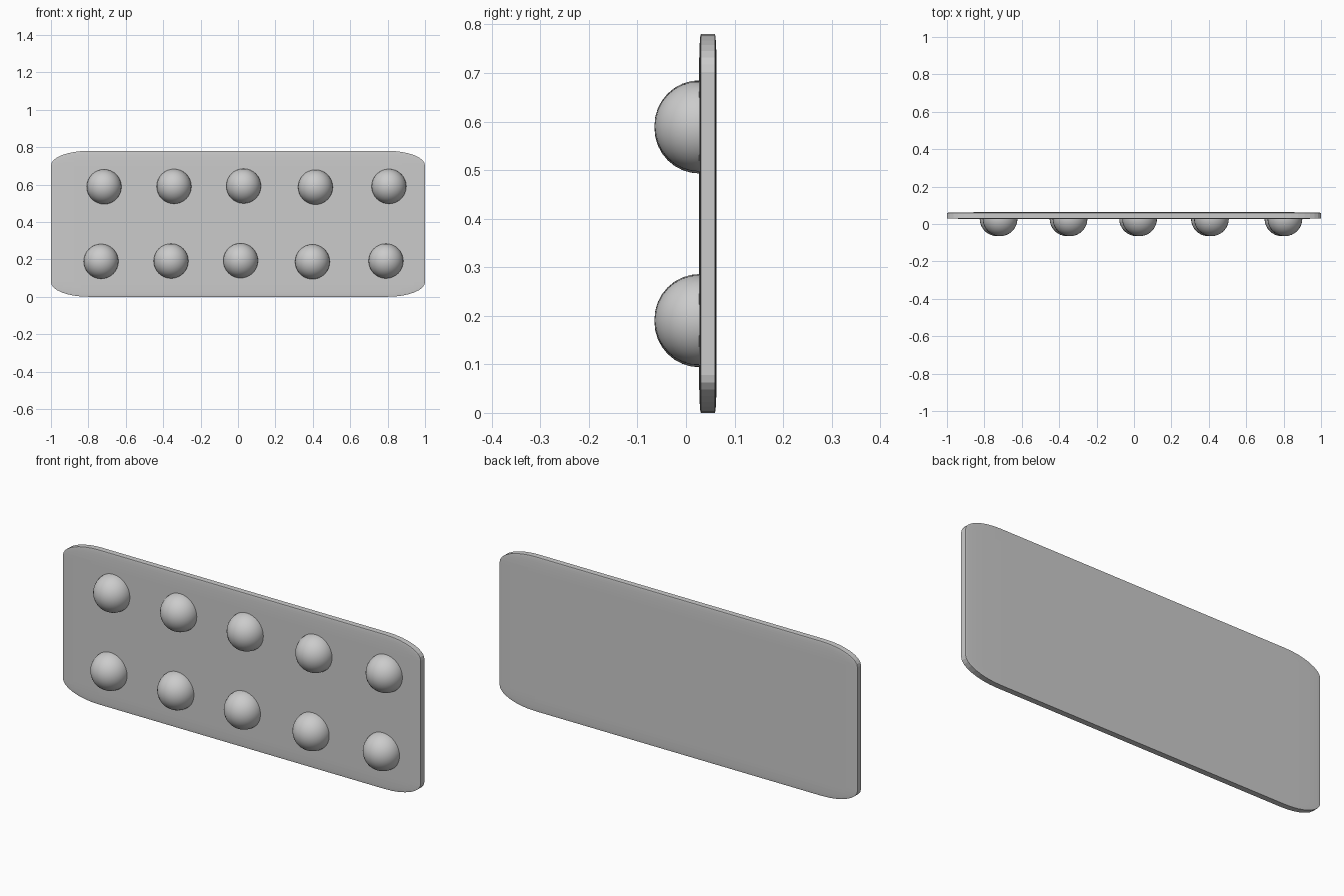
import bpy
import bmesh
import math

# Remove the default cube
default = bpy.data.objects.get("Cube")
if default:
    bpy.data.objects.remove(default, do_unlink=True)

grey = bpy.data.materials.new("light_grey")
grey.use_nodes = True
COLOUR = (0.6, 0.6, 0.6, 1)
grey.diffuse_color = COLOUR
grey.node_tree.nodes["Principled BSDF"].inputs["Base Color"].default_value = COLOUR


def add_object(name, bm):
    mesh = bpy.data.meshes.new(name)
    bm.to_mesh(mesh)
    bm.free()
    mesh.materials.append(grey)
    obj = bpy.data.objects.new(name, mesh)
    bpy.context.collection.objects.link(obj)
    return obj


# Plate: a rounded cube squashed into a thin panel, so its corners become elliptical
bm = bmesh.new()
bmesh.ops.create_cube(bm, size=2)
bmesh.ops.bevel(bm, geom=bm.edges[:], offset=0.2, segments=8,
                profile=0.5, affect='EDGES')
bmesh.ops.scale(bm, vec=(1, 0.018, 0.39), verts=bm.verts)
bmesh.ops.translate(bm, vec=(0, 0.045, 0.39), verts=bm.verts)
add_object("plate", bm)


# Domes: half spheres standing on the front face
def add_dome(name, x, z):
    bm = bmesh.new()
    bmesh.ops.create_uvsphere(bm, u_segments=32, v_segments=16, radius=0.093)
    bmesh.ops.bisect_plane(bm, geom=bm.verts[:] + bm.edges[:] + bm.faces[:],
                           plane_co=(0, 0.004, 0), plane_no=(0, 1, 0),
                           clear_outer=True)
    bmesh.ops.translate(bm, vec=(x, 0.028, z), verts=bm.verts)
    for face in bm.faces:
        face.smooth = True
    add_object(name, bm)


# Upper row positions; the lower row is the same row shifted down and sideways
row = [(-0.716, 0.588), (-0.342, 0.59), (0.03, 0.592), (0.414, 0.586), (0.807, 0.59)]
for i, (x, z) in enumerate(row, 1):
    add_dome(f"upper_dome_{i}", x, z)
    add_dome(f"lower_dome_{i}", x - 0.016, z - 0.399)
